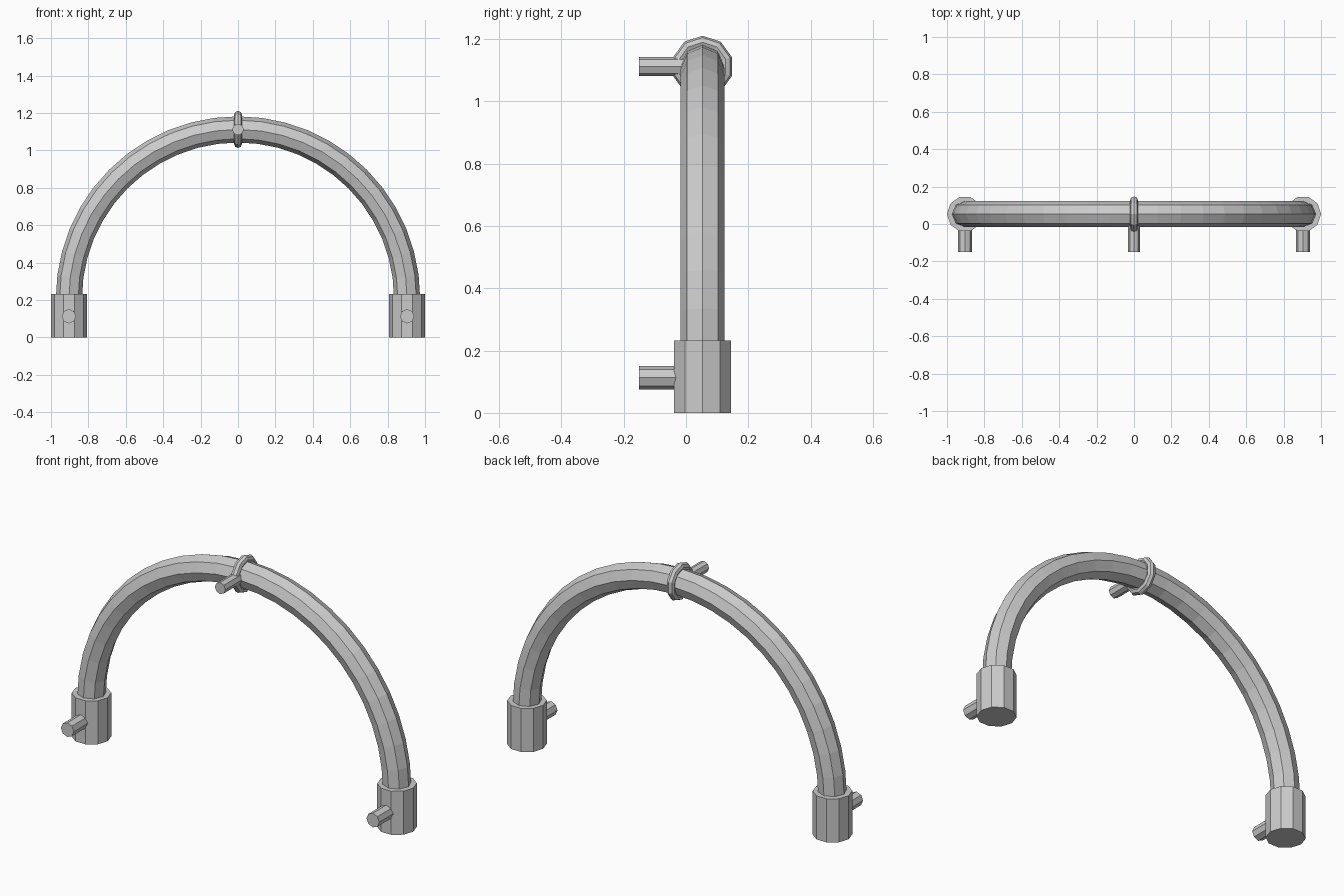
import bpy
from math import pi, cos, sin

if "Cube" in bpy.data.objects:
    bpy.data.objects.remove(bpy.data.objects["Cube"])

CX, CY = 0.904, 0.053      # leg offset from centre, depth of the arch plane
ARC_Z = 0.208              # height of the arch centre
TOP_Z = ARC_Z + CX


def cylinder(name, sides, radius, depth, loc, rot=(0, 0, 0)):
    bpy.ops.mesh.primitive_cylinder_add(vertices=sides, radius=radius, depth=depth,
                                        location=loc, rotation=rot)
    bpy.context.object.name = name
    return bpy.context.object


def peg(name, x, z, radius, y0=-0.151, y1=0.02):
    cylinder(name, 8, radius, y1 - y0, (x, (y0 + y1) / 2, z), (pi / 2, 0, 0))


# Arched tube: octagonal section swept along a half circle, short straight legs
path = [(-CX, 0.1)]
path += [(-CX * cos(pi * i / 24), ARC_Z + CX * sin(pi * i / 24)) for i in range(25)]
path += [(CX, 0.1)]
normals = [pi] + [pi - pi * i / 24 for i in range(25)] + [0]
verts, faces = [], []
for (x, z), a in zip(path, normals):
    for k in range(8):
        t = k * pi / 4
        r = 0.07 * cos(t)
        verts.append((x + r * cos(a), CY + 0.07 * sin(t), z + r * sin(a)))
for i in range(len(path) - 1):
    for k in range(8):
        n = (k + 1) % 8
        faces.append((i * 8 + k, i * 8 + n, i * 8 + 8 + n, i * 8 + 8 + k))
faces += [tuple(range(7, -1, -1)), tuple(range(len(verts) - 8, len(verts)))]
mesh = bpy.data.meshes.new("arched_tube")
mesh.from_pydata(verts, [], faces)
tube = bpy.data.objects.new("arched_tube", mesh)
bpy.context.collection.objects.link(tube)
bpy.context.view_layer.objects.active = tube
bpy.ops.object.select_all(action='DESELECT')
tube.select_set(True)
bpy.ops.object.mode_set(mode='EDIT')
bpy.ops.mesh.select_all(action='SELECT')
bpy.ops.mesh.normals_make_consistent(inside=False)
bpy.ops.object.mode_set(mode='OBJECT')

# End sockets with mounting pegs
for side, s in (("left", -1), ("right", 1)):
    cylinder(f"{side}_socket", 10, 0.096, 0.233, (s * CX, CY, 0.1165), (0, 0, pi / 2))
    peg(f"{side}_peg", s * CX, 0.113, 0.038)

# Clamp ring and peg at the crown
bpy.ops.mesh.primitive_torus_add(major_segments=10, minor_segments=8, major_radius=0.078,
                                 minor_radius=0.021, location=(0, CY, TOP_Z),
                                 rotation=(0, pi / 2, 0))
bpy.context.object.name = "clamp_ring"
peg("clamp_peg", 0, TOP_Z, 0.031)
